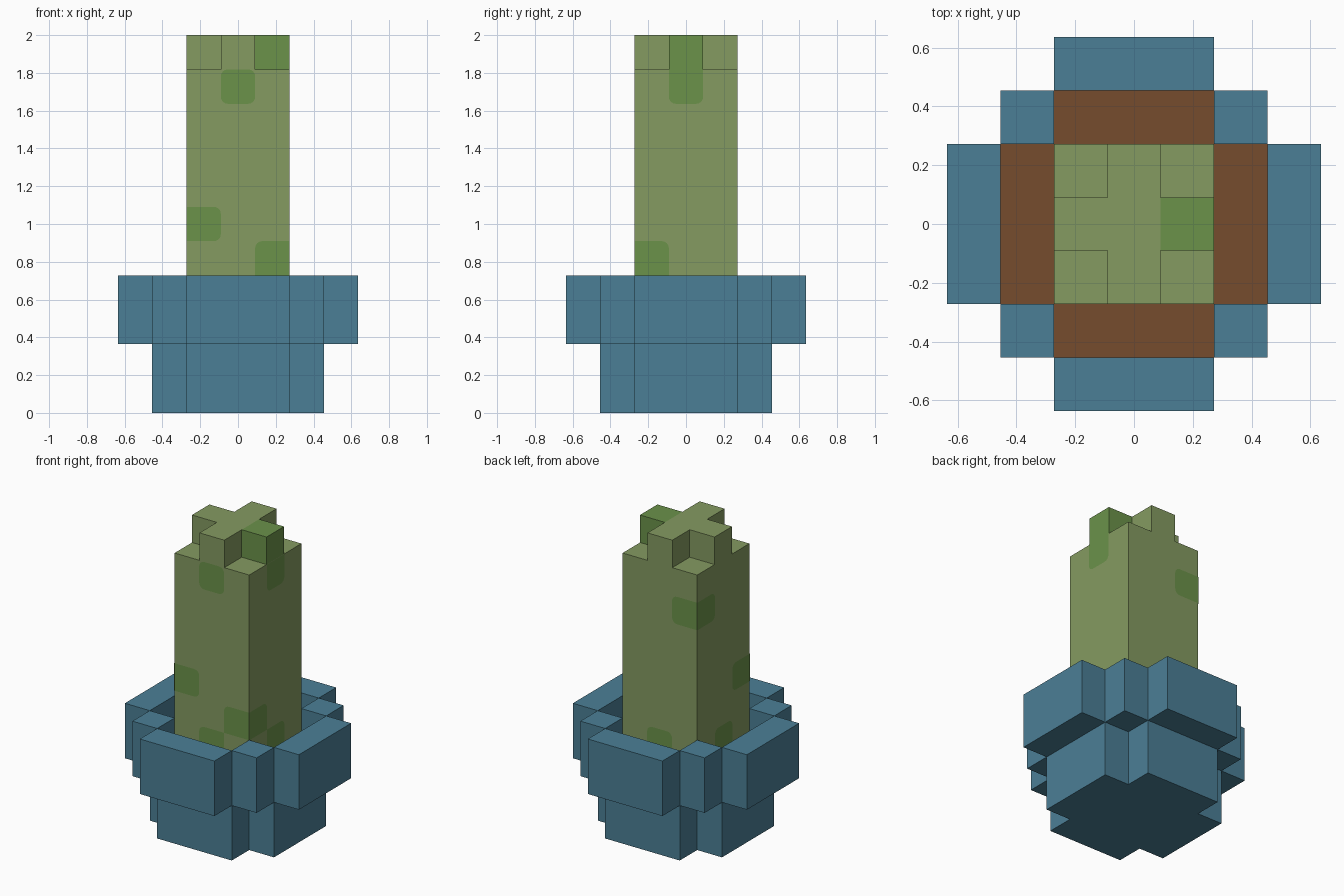
import bpy
import bmesh
from math import cos, sin, pi
from mathutils import Vector

U = 2 / 11  # one block of the model

if "Cube" in bpy.data.objects:
    bpy.data.objects.remove(bpy.data.objects["Cube"], do_unlink=True)


def material(name, rgb):
    """Flat material from 0-255 display values, stored as linear."""
    lin = []
    for v in rgb:
        c = v / 255
        lin.append(c / 12.92 if c < 0.04045 else ((c + 0.055) / 1.055) ** 2.4)
    mat = bpy.data.materials.new(name)
    mat.use_nodes = True
    mat.diffuse_color = (*lin, 1)
    mat.node_tree.nodes["Principled BSDF"].inputs["Base Color"].default_value = (*lin, 1)
    return mat


pot_blue = material("pot blue", (75, 127, 150))
soil_brown = material("soil brown", (118, 76, 45))
plant_green = material("plant green", (133, 155, 97))
spot_green = material("spot green", (107, 146, 74))


def finish(name, bm, mat):
    mesh = bpy.data.meshes.new(name)
    bm.to_mesh(mesh)
    bm.free()
    mesh.materials.append(mat)
    obj = bpy.data.objects.new(name, mesh)
    bpy.context.collection.objects.link(obj)


def prism(name, outline, z0, z1, mat):
    """Extrude a counter-clockwise outline, given in blocks, from z0 to z1."""
    bm = bmesh.new()
    face = bm.faces.new([bm.verts.new((x * U, y * U, z0 * U)) for x, y in outline])
    top = bmesh.ops.extrude_face_region(bm, geom=[face], use_keep_orig=True)["geom"]
    verts = [v for v in top if isinstance(v, bmesh.types.BMVert)]
    bmesh.ops.translate(bm, verts=verts, vec=(0, 0, (z1 - z0) * U))
    bmesh.ops.recalc_face_normals(bm, faces=bm.faces)
    finish(name, bm, mat)


def rect(x0, x1, y0, y1):
    return [(x0, y0), (x1, y0), (x1, y1), (x0, y1)]


def plus(r, w):
    """Plus-shaped outline with reach r and half arm width w."""
    quarter = [(r, -w), (r, w), (w, w)]
    pts = []
    for _ in range(4):
        pts += quarter
        quarter = [(-y, x) for x, y in quarter]
    return pts


# Pot: plus-shaped base, soil, rim walls and corner blocks
prism("pot_base", plus(2.5, 1.5), 0, 2, pot_blue)
prism("soil", plus(2.5, 1.5), 2, 3, soil_brown)
for s, x_name, y_name in ((-1, "right", "front"), (1, "left", "back")):
    near, far = sorted((2.5 * s, 3.5 * s))
    prism(f"rim_{x_name}", rect(near, far, -1.5, 1.5), 2, 4, pot_blue)
    prism(f"rim_{y_name}", rect(-1.5, 1.5, near, far), 2, 4, pot_blue)
    for t, end in ((-1, "front"), (1, "back")):
        x0, x1 = sorted((1.5 * s, 2.5 * s))
        y0, y1 = sorted((1.5 * t, 2.5 * t))
        prism(f"rim_corner_{end}_{x_name}", rect(x0, x1, y0, y1), 2, 4, pot_blue)

# Plant: square trunk, cross-shaped crown with one darker arm
prism("trunk", rect(-1.5, 1.5, -1.5, 1.5), 3, 10, plant_green)
crown = [(-1.5, -.5), (-.5, -.5), (-.5, -1.5), (.5, -1.5),
         (.5, 1.5), (-.5, 1.5), (-.5, .5), (-1.5, .5)]
prism("crown", crown, 10, 11, plant_green)
prism("crown_dark_arm", rect(.5, 1.5, -.5, .5), 10, 11, spot_green)


def spot(name, angle, col, row, cells):
    """Thin patch on one trunk side; only its free corners are rounded."""
    across = Vector((cos(angle), sin(angle), 0))
    out = Vector((sin(angle), -cos(angle), 0))
    up = Vector((0, 0, 1))
    r = 0.2
    bm = bmesh.new()
    verts = []
    for i, (dx, dz) in enumerate([(-.5, 0), (.5, 0), (.5, 1), (-.5, 1)]):
        h, z = col + dx, row + dz
        sharing = [c for c in cells if abs(c[0] - h) == .5 and c[1] in (z, z - 1)]
        if abs(h) == 1.5 or len(sharing) > 1:
            pts = [(h, z)]
        else:
            ch, cz = h - 2 * dx * r, z + (r if dz == 0 else -r)
            turns = [pi + i * pi / 2 + k * pi / 8 for k in range(5)]
            pts = [(ch + r * cos(a), cz + r * sin(a)) for a in turns]
        for ph, pz in pts:
            verts.append(bm.verts.new(across * ph * U + up * pz * U + out * (1.5 * U + 0.003)))
    bm.faces.new(verts)
    finish(name, bm, spot_green)


# Darker spots on each trunk side, as (column, row) blocks
sides = {
    "front": [(0, 9), (-1, 5), (1, 4), (0, 3)],
    "left": [(0, 10), (0, 9), (-1, 4), (0, 3)],
    "back": [(1, 8), (0, 3)],
    "right": [(-1, 8), (1, 5), (0, 3)],
}
for i, (side, cells) in enumerate(sides.items()):
    for n, (col, row) in enumerate(cells):
        if row < 10:  # the crown arm is its own block
            spot(f"spot_{side}_{n}", i * pi / 2, col, row, cells)
